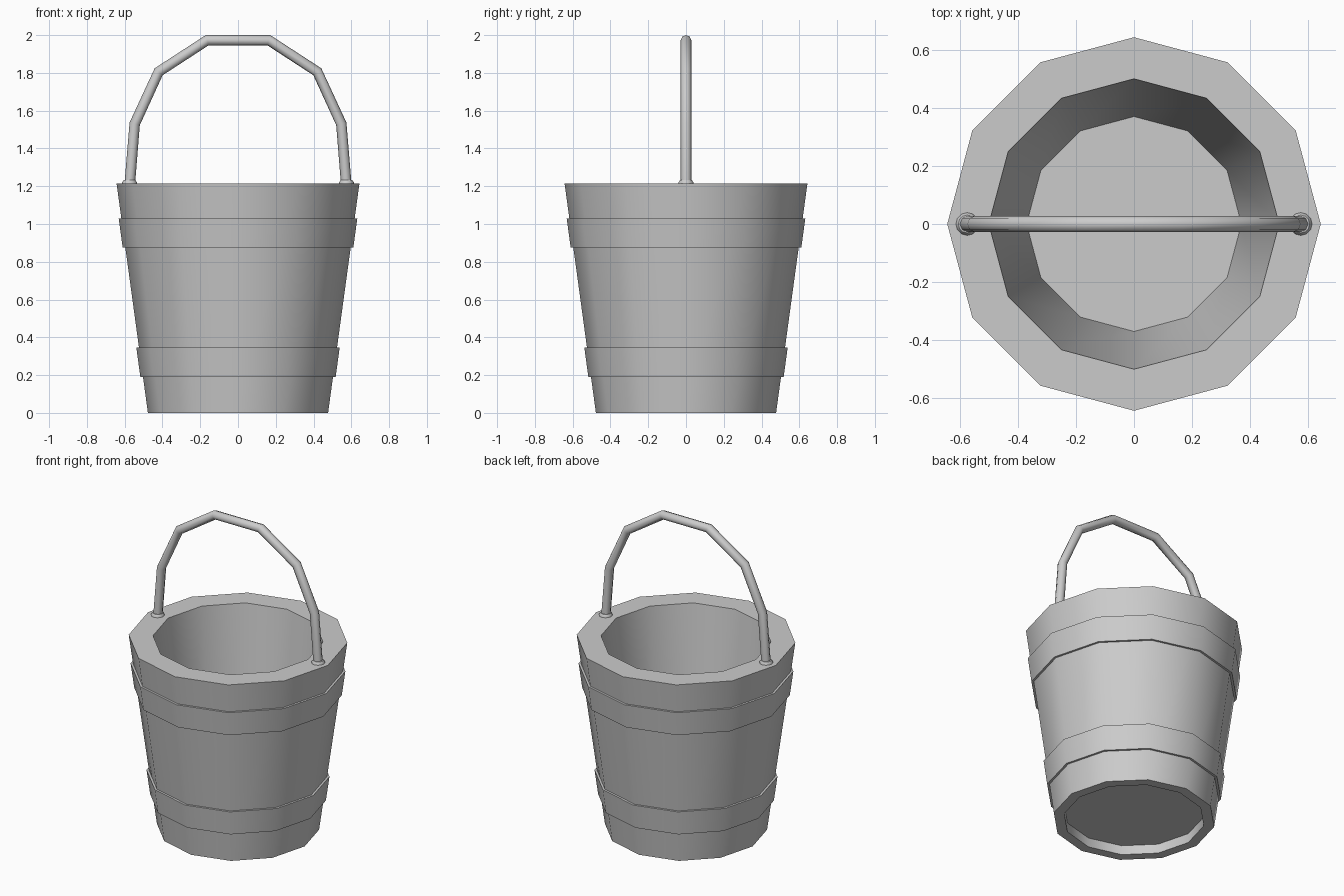
import bpy, bmesh, math

if "Cube" in bpy.data.objects:
    bpy.data.objects.remove(bpy.data.objects["Cube"])

SIDES = 12


def lathe(name, profile, sides=SIDES, closed=False, centre=(0, 0, 0), angle=40):
    """Spin an (r, z) profile round z; r = 0 becomes a pole."""
    bm = bmesh.new()
    rings = []
    for r, z in profile:
        if r == 0:
            rings.append([bm.verts.new((0, 0, z))] * sides)
        else:
            rings.append([bm.verts.new((r * math.cos(2 * math.pi * i / sides),
                                        r * math.sin(2 * math.pi * i / sides), z))
                          for i in range(sides)])
    pairs = list(zip(rings, rings[1:]))
    if closed:
        pairs.append((rings[-1], rings[0]))
    for a, b in pairs:
        for i in range(sides):
            j = (i + 1) % sides
            bm.faces.new(list(dict.fromkeys((a[i], a[j], b[j], b[i]))))
    bmesh.ops.recalc_face_normals(bm, faces=bm.faces)
    mesh = bpy.data.meshes.new(name)
    bm.to_mesh(mesh)
    bm.free()
    obj = bpy.data.objects.new(name, mesh)
    obj.location = centre
    bpy.context.collection.objects.link(obj)
    bpy.ops.object.select_all(action='DESELECT')
    obj.select_set(True)
    bpy.context.view_layer.objects.active = obj
    bpy.ops.object.shade_smooth_by_angle(angle=math.radians(angle))
    return obj


def wall(z):
    """Outer radius of the tapered wall at height z."""
    return 0.477 + (0.643 - 0.477) * z / 1.215


# Bucket: recessed underside, outer wall, thick rim, inner wall, floor
lathe("bucket_body", [(0, 0.06), (0.415, 0.06), (0.415, 0), (wall(0), 0),
                      (wall(1.215), 1.215), (0.50, 1.215), (0.37, 0.10), (0, 0.10)])

# Two hoops hugging the wall
for name, z0, z1 in (("lower_hoop", 0.19, 0.345), ("upper_hoop", 0.875, 1.03)):
    lathe(name, [(wall(z0) - 0.02, z0), (wall(z0) + 0.014, z0),
                 (wall(z1) + 0.014, z1), (wall(z1) - 0.02, z1)], closed=True)

# Handle: round bar bent in straight segments
half = [(0.574, 1.20), (0.547, 1.53), (0.42, 1.806), (0.163, 1.973)]
path = [(-x, z) for x, z in half] + half[::-1]
curve = bpy.data.curves.new("handle", 'CURVE')
curve.dimensions = '3D'
curve.bevel_depth = 0.028
curve.bevel_resolution = 2
curve.use_fill_caps = True
spline = curve.splines.new('POLY')
spline.points.add(len(path) - 1)
for p, (x, z) in zip(spline.points, path):
    p.co = (x, 0, z, 1)
spline.use_smooth = True
bpy.context.collection.objects.link(bpy.data.objects.new("handle", curve))

# Small domed collars where the handle meets the rim
for name, x in (("left_collar", -0.574), ("right_collar", 0.574)):
    lathe(name, [(0, -0.005), (0.04, -0.005), (0.039, 0.006), (0.031, 0.017), (0, 0.02)],
          sides=12, centre=(x, 0, 1.215))
